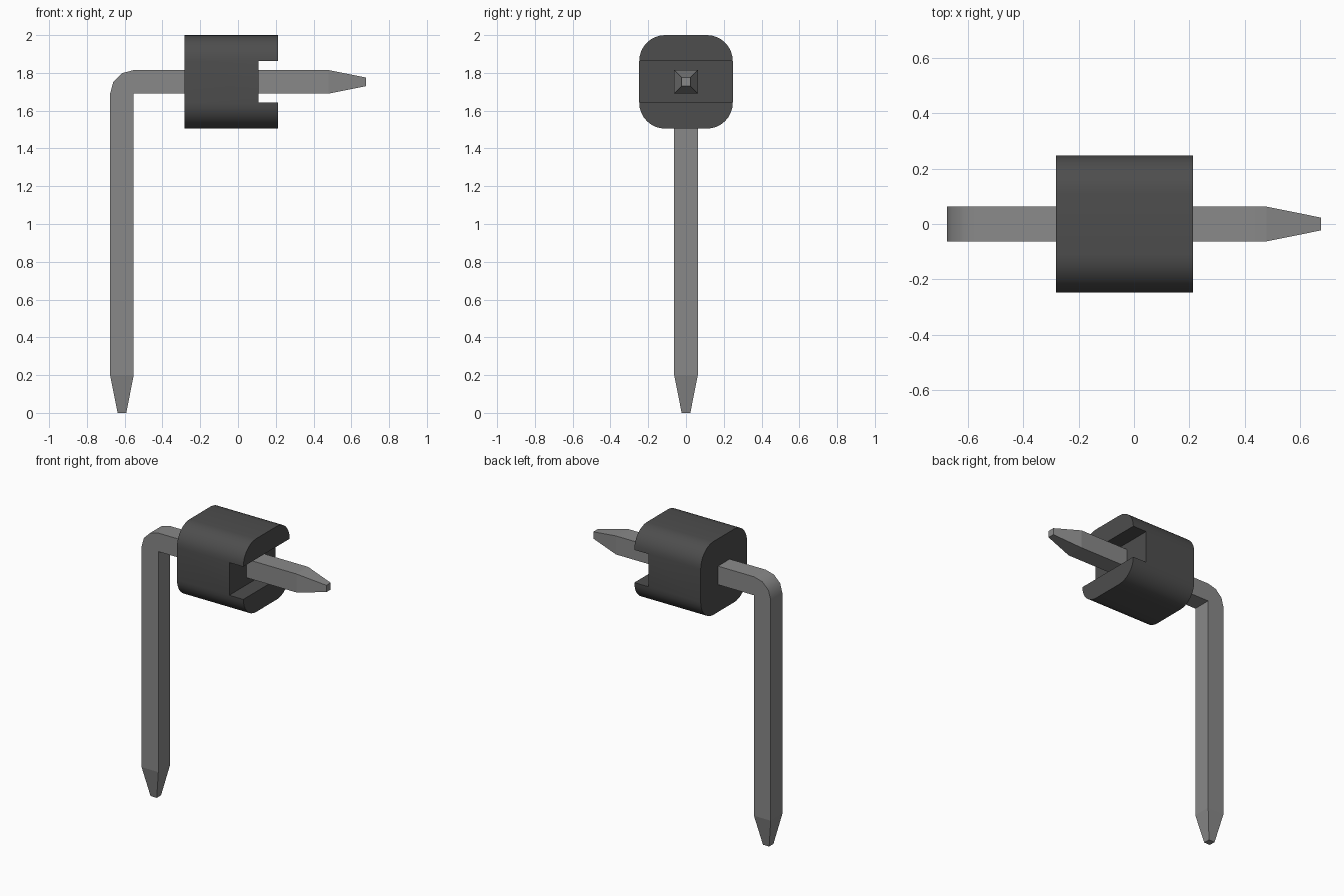
import bpy, bmesh, math
from mathutils import Vector

cube = bpy.data.objects.get("Cube")
if cube:
    bpy.data.objects.remove(cube, do_unlink=True)


def material(name, value):
    mat = bpy.data.materials.new(name)
    mat.use_nodes = True
    color = (value, value, value, 1)
    mat.diffuse_color = color
    mat.node_tree.nodes["Principled BSDF"].inputs["Base Color"].default_value = color
    return mat


def finish(name, bm, mat):
    bmesh.ops.remove_doubles(bm, verts=bm.verts[:], dist=1e-4)
    bmesh.ops.recalc_face_normals(bm, faces=bm.faces[:])
    mesh = bpy.data.meshes.new(name)
    bm.to_mesh(mesh)
    bm.free()
    mesh.materials.append(mat)
    obj = bpy.data.objects.new(name, mesh)
    bpy.context.collection.objects.link(obj)
    bpy.ops.object.select_all(action='DESELECT')
    obj.select_set(True)
    bpy.context.view_layer.objects.active = obj
    bpy.ops.object.shade_smooth_by_angle(angle=math.radians(35))
    return obj


metal = material("grey metal", 0.25)
plastic = material("dark plastic", 0.075)

# Housing: rounded square block, with a slot across its open end
X0, X_SLOT, X1 = -0.283, 0.108, 0.213
HALF, RADIUS, ZC, STEPS = 0.2475, 0.137, 1.7525, 8
ring = []
for q in range(4):
    for i in range(STEPS + 1):
        a = math.pi / 2 * (q + i / STEPS)
        mid = math.pi / 2 * (q + 0.5)
        cy = math.copysign(HALF - RADIUS, math.cos(mid))
        cz = math.copysign(HALF - RADIUS, math.sin(mid))
        ring.append((cy + RADIUS * math.cos(a), ZC + cz + RADIUS * math.sin(a)))
bm = bmesh.new()
back = [bm.verts.new((X0, y, z)) for y, z in ring]
front = [bm.verts.new((X_SLOT, y, z)) for y, z in ring]
n = len(ring)
bm.faces.new(back)
for i in range(n):
    j = (i + 1) % n
    bm.faces.new((back[i], back[j], front[j], front[i]))
# The slot floor stays in place; the jaws above and below it are extruded
h = n // 2
jaws = [bm.faces.new(front[:h]), bm.faces.new(front[h:])]
bm.faces.new((front[0], front[h - 1], front[h], front[n - 1]))
jaws = bmesh.ops.extrude_discrete_faces(bm, faces=jaws)["faces"]
for face in jaws:
    bmesh.ops.translate(bm, verts=face.verts[:], vec=(X1 - X_SLOT, 0, 0))
finish("housing", bm, plastic)

# Pin: square wire with one right-angle bend and tapered tips
W, TIP = 0.0625, 0.023
XL, ZH = -0.6145, 1.7525
corner = Vector((XL + W, 0, ZH - W))


def section(center, across, half):
    """Square section; across points to the outside of the bend."""
    c, a, y = Vector(center), Vector(across) * half, Vector((0, half, 0))
    return [c + a + y, c + a - y, c - a - y, c - a + y]


left, up = (-1, 0, 0), (0, 0, 1)
sections = [section((XL, 0, 0), left, TIP), section((XL, 0, 0.2), left, W)]
for i in range(4):
    a = math.radians(30 * i)
    d = Vector((-math.cos(a), 0, math.sin(a)))
    sections.append(section(corner + d * W, d, W))
sections += [section((0.48, 0, ZH), up, W), section((0.677, 0, ZH), up, TIP)]

bm = bmesh.new()
rings = [[bm.verts.new(p) for p in s] for s in sections]
bm.faces.new(rings[0])
bm.faces.new(rings[-1])
for a, b in zip(rings, rings[1:]):
    for i in range(4):
        j = (i + 1) % 4
        bm.faces.new((a[i], a[j], b[j], b[i]))
pin = finish("pin", bm, metal)
# Keep the tapered tips flat shaded
for poly in pin.data.polygons:
    if poly.center.z < 0.19 or poly.center.x > 0.48:
        poly.use_smooth = False
